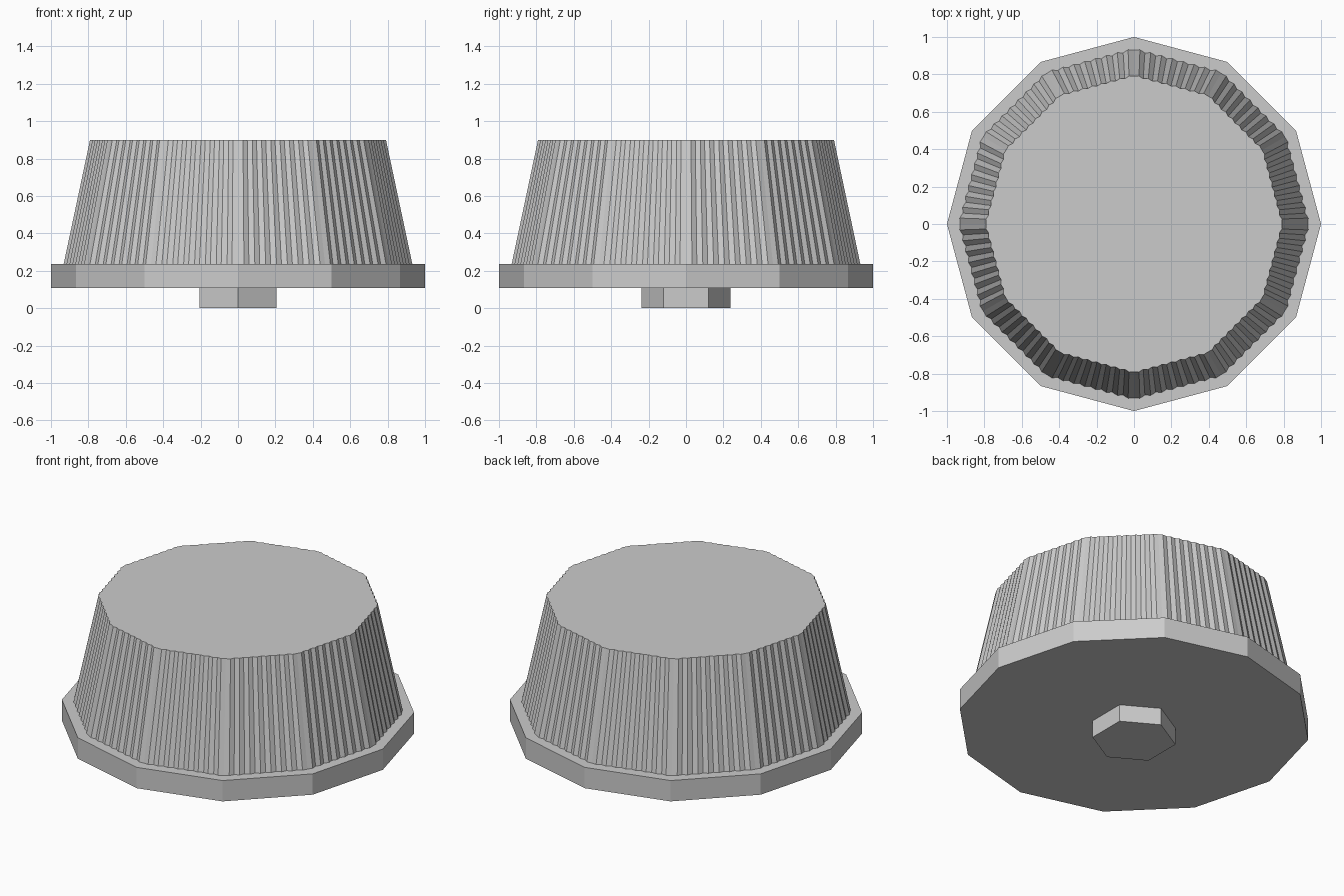
import bpy, bmesh
from math import sin, cos, pi

if "Cube" in bpy.data.objects:
    bpy.data.objects.remove(bpy.data.objects["Cube"])

SIDES, RIBS = 12, 8


def polygon(sides, radius, start=0.0):
    return [(radius * cos(start + 2 * pi * i / sides),
             radius * sin(start + 2 * pi * i / sides)) for i in range(sides)]


def ribbed_polygon(radius, depth):
    # zigzag each straight side of the polygon outward and back
    pts, out = polygon(SIDES, radius), []
    for i, (ax, ay) in enumerate(pts):
        bx, by = pts[(i + 1) % SIDES]
        mid = 2 * pi * (i + 0.5) / SIDES
        for k in range(RIBS * 2):
            t, d = k / (RIBS * 2), depth * (k % 2)
            out.append((ax + (bx - ax) * t + d * cos(mid),
                        ay + (by - ay) * t + d * sin(mid)))
    return out


def loft(name, lower, z0, upper, z1):
    bm = bmesh.new()
    a = [bm.verts.new((x, y, z0)) for x, y in lower]
    b = [bm.verts.new((x, y, z1)) for x, y in upper]
    n = len(a)
    for i in range(n):
        j = (i + 1) % n
        bm.faces.new((a[i], a[j], b[j], b[i]))
    bm.faces.new(a[::-1])
    bm.faces.new(b)
    mesh = bpy.data.meshes.new(name)
    bm.to_mesh(mesh)
    bm.free()
    bpy.context.collection.objects.link(bpy.data.objects.new(name, mesh))


# hexagonal shaft underneath
hexagon = polygon(6, 0.238, pi / 2)
loft("shaft", hexagon, 0.0, hexagon, 0.11)

# wide base flange
rim = polygon(SIDES, 1.0)
loft("base_flange", rim, 0.107, rim, 0.237)

# tapered ribbed grip
loft("ribbed_grip", ribbed_polygon(0.93, 0.01), 0.237,
     ribbed_polygon(0.79, 0.008), 0.9)
